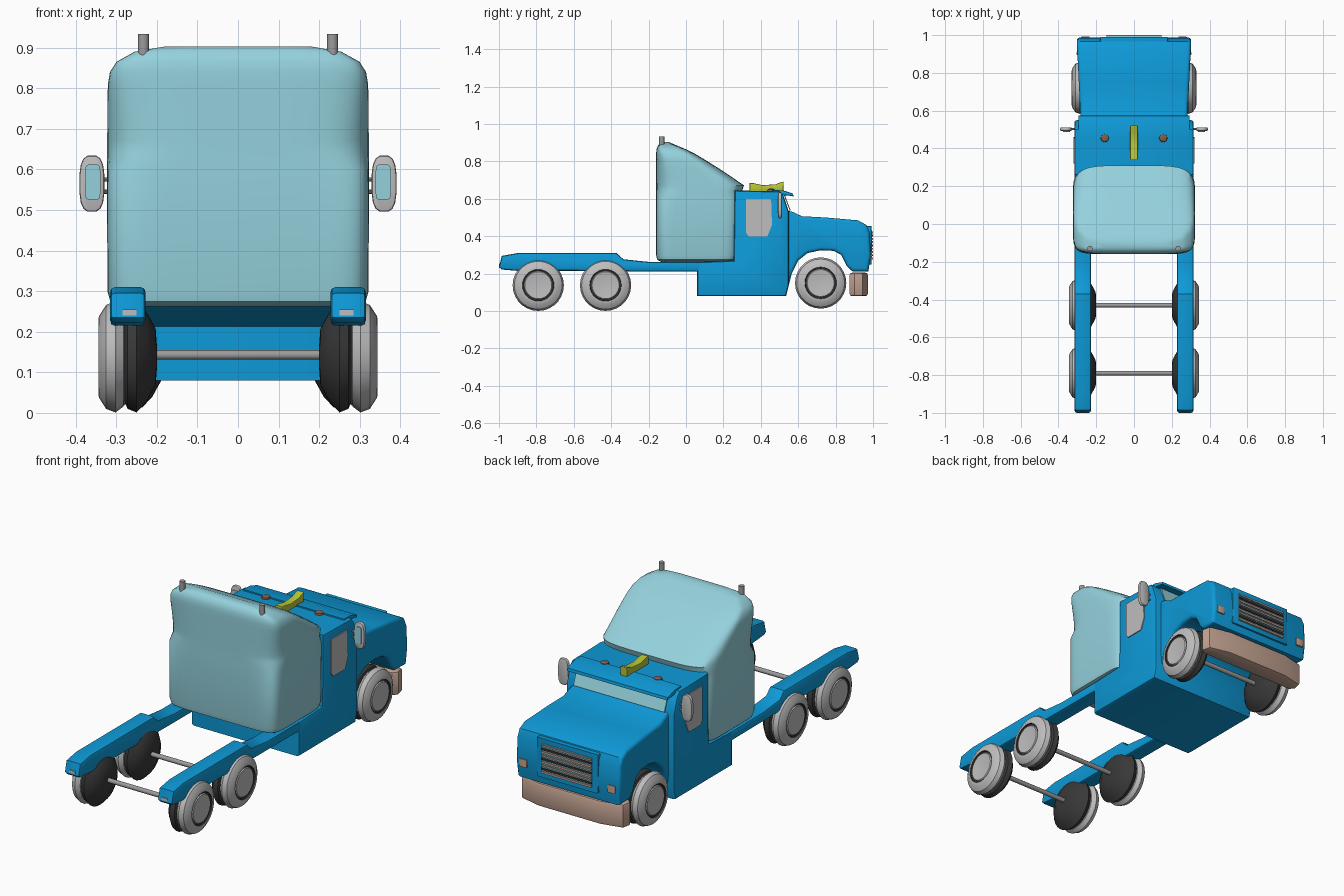
import bpy, bmesh, math
from mathutils import Vector

if "Cube" in bpy.data.objects:
    bpy.data.objects.remove(bpy.data.objects["Cube"])


def mat(name, r, g, b):
    m = bpy.data.materials.new(name)
    m.diffuse_color = (r, g, b, 1)
    m.use_nodes = True
    m.node_tree.nodes["Principled BSDF"].inputs["Base Color"].default_value = m.diffuse_color
    return m


BLUE = mat("blue_paint", .004, .32, .68)
PALE = mat("pale_blue", .30, .64, .72)
GREY = mat("light_grey", .52, .51, .51)
METAL = mat("mid_grey", .33, .33, .33)
DARK = mat("dark_rubber", .04, .04, .04)
TAN = mat("tan_trim", .56, .37, .29)
LIME = mat("lime", .50, .58, .04)
RUST = mat("rust_lamp", .25, .11, .06)


def finish(name, bm, mats, angle=35):
    bmesh.ops.recalc_face_normals(bm, faces=bm.faces[:])
    me = bpy.data.meshes.new(name)
    bm.to_mesh(me)
    bm.free()
    for m in mats:
        me.materials.append(m)
    ob = bpy.data.objects.new(name, me)
    bpy.context.collection.objects.link(ob)
    bpy.ops.object.select_all(action='DESELECT')
    ob.select_set(True)
    bpy.context.view_layer.objects.active = ob
    bpy.ops.object.shade_smooth_by_angle(angle=math.radians(angle))
    return ob


def place(axis, t, a, b):
    return {'x': (t, a, b), 'y': (a, t, b), 'z': (a, b, t)}[axis]


def prism(name, axis, pts, t0, t1, m, bevel=0, segs=2, warp=None):
    """Profile swept along one axis, with its two end outlines rounded."""
    bm = bmesh.new()
    lo = [bm.verts.new(place(axis, t0, a, b)) for a, b in pts]
    hi = [bm.verts.new(place(axis, t1, a, b)) for a, b in pts]
    caps = [bm.faces.new(lo), bm.faces.new(hi)]
    n = len(pts)
    for i in range(n):
        j = (i + 1) % n
        bm.faces.new((lo[i], lo[j], hi[j], hi[i]))
    bmesh.ops.recalc_face_normals(bm, faces=bm.faces[:])
    if bevel:
        edges = [e for f in caps for e in f.edges]
        bmesh.ops.bevel(bm, geom=edges, offset=bevel, segments=segs,
                        profile=.5, affect='EDGES', clamp_overlap=True)
    if warp:
        for v in bm.verts:
            v.co = warp(v.co)
    return finish(name, bm, [m])


def box(name, x0, x1, y0, y1, z0, z1, m, bevel=0):
    return prism(name, 'x', [(y0, z0), (y1, z0), (y1, z1), (y0, z1)], x0, x1, m, bevel)


def loft(name, rings, mats, rule=None, angle=35):
    """Skin a list of equal-length rings and cap both ends."""
    bm = bmesh.new()
    rows = [[bm.verts.new(p) for p in r] for r in rings]
    n = len(rows[0])
    for k in range(len(rows) - 1):
        for i in range(n):
            j = (i + 1) % n
            f = bm.faces.new((rows[k][i], rows[k][j], rows[k + 1][j], rows[k + 1][i]))
            if rule:
                f.material_index = rule(k)
    bm.faces.new(rows[0])
    bm.faces.new(rows[-1])
    return finish(name, bm, mats, angle)


def lathe(name, axis, c, prof, mats, n=24, rule=None):
    rings = []
    for t, r in prof:
        rings.append([Vector(c) + Vector(place(axis, t, r * math.cos(2 * math.pi * i / n),
                                               r * math.sin(2 * math.pi * i / n)))
                      for i in range(n)])
    return loft(name, rings, mats, rule)


def superellipse(hw, y0, y1, p, n=48):
    out = []
    for i in range(n):
        a = 2 * math.pi * (i + .5) / n
        c, s = math.cos(a), math.sin(a)
        out.append((math.copysign(abs(c) ** (2 / p), c) * hw,
                    (y0 + y1) / 2 + math.copysign(abs(s) ** (2 / p), s) * (y1 - y0) / 2))
    return out


# Sleeper compartment: z, half width, back, front, squareness
levels = [(.262, .27, -.13, .23, 7), (.275, .315, -.155, .27, 8), (.30, .322, -.16, .28, 8),
          (.60, .323, -.16, .285, 8), (.64, .323, -.16, .30, 5), (.672, .323, -.16, .31, 5),
          (.71, .322, -.16, .255, 5), (.76, .322, -.16, .18, 5), (.81, .321, -.16, .10, 5),
          (.84, .316, -.16, .05, 5), (.865, .30, -.158, 0, 5), (.89, .255, -.148, -.06, 5),
          (.903, .18, -.13, -.09, 5)]
loft("sleeper", [[(x, y, z) for x, y in superellipse(w, a, b, p)]
                 for z, w, a, b, p in levels], [PALE], angle=50)

# Cab with lower box, floor under the sleeper
cab = [(.06, .08), (.535, .08), (.55, .14), (.55, .53), (.52, .62), (.50, .64), (.26, .645),
       (.255, .27), (.06, .262)]
prism("cab", 'x', cab, -.316, .316, BLUE, .014)
prism("sleeper_floor", 'x', [(-.12, .268), (.1, .268), (.1, .21), (.04, .215)], -.29, .29, BLUE)
prism("sun_visor", 'x', [(.46, .625), (.55, .617), (.575, .613), (.572, .628), (.52, .645), (.46, .648)],
      -.295, .295, BLUE, .006)

# Hood and front fenders
nose = [(.50, .12), (.545, .12), (.565, .2), (.60, .27), (.65, .31), (.72, .325), (.79, .322),
        (.83, .30), (.86, .24), (.89, .212), (.975, .212), (.988, .30), (.982, .42),
        (.965, .46), (.92, .485), (.75, .50), (.62, .507), (.57, .53), (.50, .55)]
prism("hood", 'x', nose, -.285, .285, BLUE, .018, 3,
      lambda c: Vector((c.x * (1 + .17 * (c.y - .6)), c.y, c.z)))

# Windshield and side windows
prism("windshield", 'x', [(.555, .535), (.56, .538), (.529, .621), (.523, .619)], -.265, .265, PALE)
window = [(.32, .42), (.335, .40), (.435, .40), (.46, .46), (.455, .60), (.32, .60)]

# Grille surround, panel and bars
box("grille_surround", -.18, .18, .94, .991, .25, .455, BLUE, .008)
box("grille_panel", -.145, .145, .985, .994, .275, .43, PALE)
for i in range(9):
    z = .281 + i * .0175
    box("grille_bar", -.145, .145, .99, 1.0, z - .005, z + .005, (TAN, DARK, METAL)[i % 3])

# Front bumper
prism("front_bumper", 'z', [(-.285, .875), (-.305, .90), (-.295, .945), (-.18, .972), (.18, .972),
                            (.295, .945), (.305, .90), (.285, .875)], .08, .205, TAN, .012)

# Roof horn
horn = [(.34, .642), (.52, .642), (.522, .692), (.508, .69), (.48, .678), (.41, .673),
        (.36, .684), (.34, .684)]
prism("roof_horn", 'x', [(y, max(z, .652) if .35 < y < .5 else z) for y, z in horn],
      -.02, .02, LIME, .004)

# Frame rail profile and wheel profiles
rail = [(-1, .235), (-.985, .295), (-.9, .31), (-.37, .31), (-.335, .277), (-.2, .263), (.1, .262),
        (.1, .21), (-.3, .212), (-.6, .215), (-.9, .215), (-.985, .222)]
outer = [(.275, .09), (.282, .122), (.302, .137), (.325, .128), (.343, .10), (.344, .085),
         (.338, .083), (.337, .076), (.342, .072), (.337, .03)]
inner = [(.20, .03), (.203, .07), (.225, .11), (.25, .137), (.272, .128), (.284, .10)]

for s in (-1, 1):
    prism("side_window", 'x', window, s * .312, s * .321, GREY)
    prism("frame_rail", 'x', rail, s * .228, s * .315, BLUE, .012)
    box("tail_lamp", s * .25, s * .285, -.999, -.98, .24, .255, GREY)
    box("headlight", s * .235, s * .28, .98, .992, .275, .315, TAN, .003)
    lathe("roof_lamp", 'z', (s * .155, .455, 0), [(.64, .022), (.65, .02), (.654, .01)], [RUST], 16)
    lathe("exhaust_stack", 'z', (s * .233, -.13, 0), [(.85, .014), (.934, .014)], [METAL], 16)
    # Mirrors and their arms
    ring = superellipse(.031, .495, .635, 3, 16)
    prism("mirror_shell", 'y', [(s * .36 + x, z) for x, z in ring], .492, .512, GREY, .006)
    glass = superellipse(.019, .525, .612, 6, 16)
    prism("mirror_glass", 'y', [(s * .358 + x, z) for x, z in glass], .488, .494, PALE)
    for z in (.545, .575):
        lathe("mirror_arm", 'x', (0, .502, z), [(s * .29, .005), (s * .345, .005)], [METAL], 8)
    # Wheels: pale outer tyre with hub, dark inner tyre
    for y, z, dx in ((.72, .15, -.014), (-.43, .138, 0), (-.79, .138, 0)):
        lathe("outer_wheel", 'x', (s * dx, y, z), [(s * t, r) for t, r in outer], [GREY, DARK], 28,
              lambda k: 1 if k in (5, 6) else 0)
        lathe("inner_wheel", 'x', (s * dx, y, z), [(s * t, r) for t, r in inner], [DARK], 28)

# Axles
for y, z in ((.72, .15), (-.43, .143), (-.79, .143)):
    lathe("axle", 'x', (0, y, z), [(-.22, .012), (.22, .012)], [METAL], 12)
